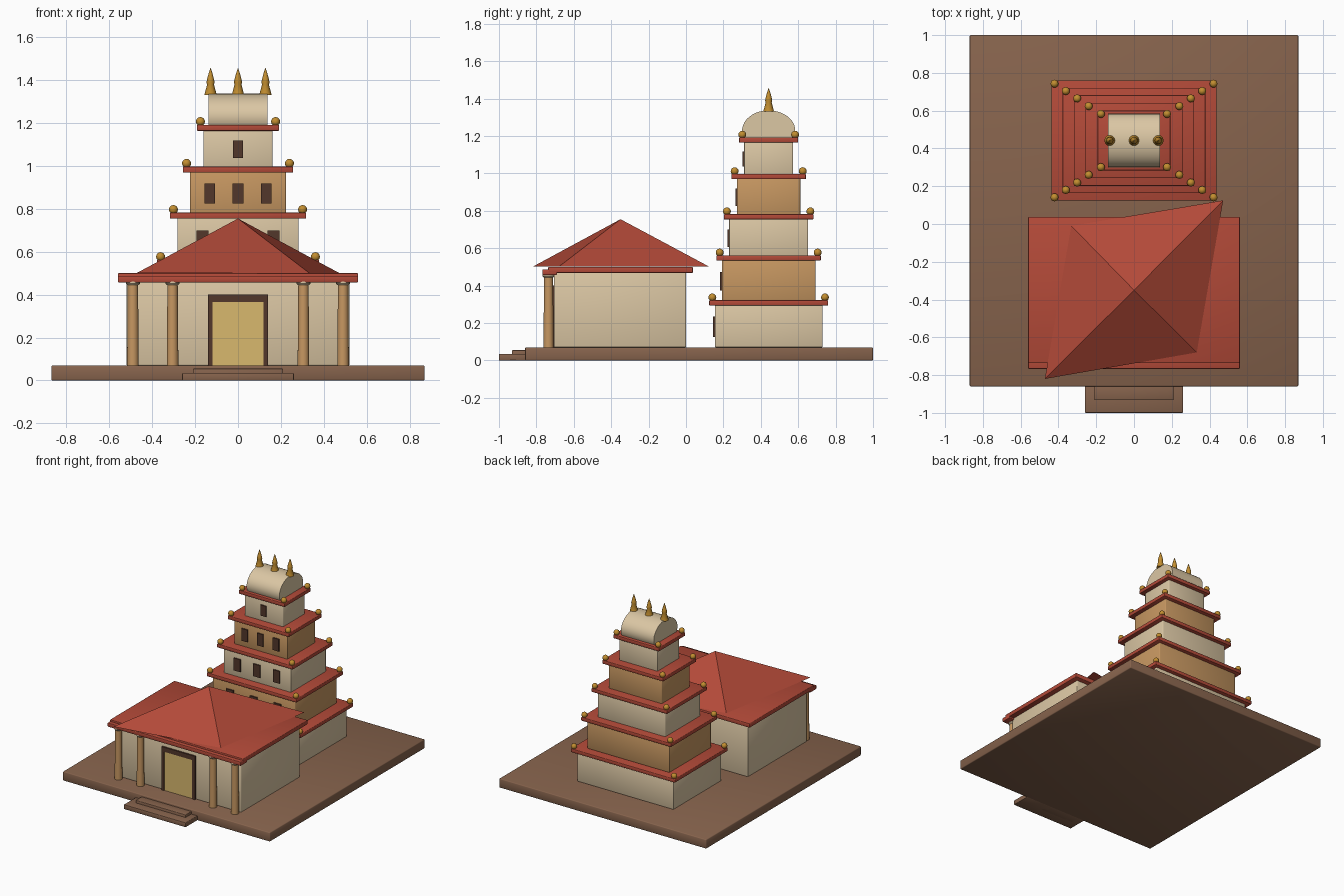
import bpy, bmesh, math

if "Cube" in bpy.data.objects:
    bpy.data.objects.remove(bpy.data.objects["Cube"])


def material(name, rgb):
    m = bpy.data.materials.new(name)
    m.diffuse_color = (*rgb, 1)
    m.use_nodes = True
    m.node_tree.nodes["Principled BSDF"].inputs["Base Color"].default_value = m.diffuse_color
    return m


CREAM = material("cream plaster", (0.71, 0.57, 0.37))
TAN = material("tan sandstone", (0.57, 0.31, 0.12))
RED = material("red tile", (0.45, 0.068, 0.04))
BROWN = material("brown stone", (0.24, 0.125, 0.073))
DARK = material("dark wood", (0.085, 0.038, 0.024))
DOOR = material("pale gold door", (0.69, 0.48, 0.155))
GOLD = material("gold ornament", (0.54, 0.27, 0.03))


def finish(bm, name, mat, smooth=False):
    bmesh.ops.recalc_face_normals(bm, faces=bm.faces)
    for f in bm.faces:
        f.smooth = smooth
    me = bpy.data.meshes.new(name)
    bm.to_mesh(me)
    bm.free()
    me.materials.append(mat)
    ob = bpy.data.objects.new(name, me)
    bpy.context.collection.objects.link(ob)
    return ob


def box(name, mat, x, y, z, bevel=0.0):
    """Box from (min, max) ranges; soft bevelled edges when bevel > 0."""
    bm = bmesh.new()
    bmesh.ops.create_cube(bm, size=1)
    for v in bm.verts:
        v.co = [r[0] if c < 0 else r[1] for r, c in zip((x, y, z), v.co)]
    if bevel:
        bmesh.ops.bevel(bm, geom=bm.edges[:], offset=bevel, segments=2,
                        profile=0.5, affect='EDGES')
    return finish(bm, name, mat, bevel > 0)


def lathe(name, mat, profile, loc, sides=16):
    """Turned part from (radius, height) points."""
    bm = bmesh.new()
    rings = []
    for r, z in profile:
        rings.append([bm.verts.new((loc[0] + r * math.cos(a), loc[1] + r * math.sin(a), loc[2] + z))
                      for a in (2 * math.pi * i / sides for i in range(sides))])
    for lo, hi in zip(rings, rings[1:]):
        for i in range(sides):
            j = (i + 1) % sides
            bm.faces.new((lo[i], lo[j], hi[j], hi[i]))
    bm.faces.new(rings[0])
    bm.faces.new(rings[-1])
    ob = finish(bm, name, mat)
    bpy.context.view_layer.objects.active = ob
    ob.select_set(True)
    bpy.ops.object.shade_smooth_by_angle(angle=math.radians(40))
    ob.select_set(False)
    return ob


# Platform and entry steps
box("platform", BROWN, (-0.87, 0.87), (-0.86, 1.0), (0, 0.07), 0.006)
box("lower_step", BROWN, (-0.26, 0.26), (-1.0, -0.85), (0, 0.035), 0.004)
box("upper_step", BROWN, (-0.21, 0.21), (-0.93, -0.85), (0, 0.055), 0.004)

# Hall walls and eaves
box("hall_walls", CREAM, (-0.52, 0.52), (-0.706, 0.0), (0.07, 0.475), 0.005)
box("hall_eaves", RED, (-0.56, 0.56), (-0.737, 0.037), (0.468, 0.50), 0.004)
box("porch_beam", RED, (-0.56, 0.56), (-0.767, -0.69), (0.457, 0.487), 0.004)

# Skewed four-sided hall roof
bm = bmesh.new()
corners = [(0.472, 0.125), (-0.332, -0.01), (-0.472, -0.82), (0.332, -0.68)]
base = [bm.verts.new((x, y, 0.501)) for x, y in corners]
apex = bm.verts.new((0, -0.35, 0.755))
bm.faces.new(base)
for i in range(4):
    bm.faces.new((base[i], base[(i + 1) % 4], apex))
finish(bm, "hall_roof", RED)

# Door with frame
box("door_panel", DOOR, (-0.118, 0.118), (-0.712, -0.70), (0.07, 0.366))
for s in (-1, 1):
    box("door_jamb", DARK, sorted((s * 0.118, s * 0.14)), (-0.718, -0.70), (0.07, 0.40))
box("door_lintel", DARK, (-0.118, 0.118), (-0.718, -0.70), (0.366, 0.40))

# Porch columns with capitals
for x in (-0.49, -0.305, 0.305, 0.49):
    lathe("column", TAN, [(0.027, 0), (0.024, 0.385)], (x, -0.735, 0.07))
    lathe("capital", CREAM, [(0.026, 0), (0.033, 0.008), (0.033, 0.018)], (x, -0.735, 0.444))

# Tower tiers: wall half x, half y, z bottom, z top, ledge half x, half y, window half width
CY = 0.442
tiers = [
    (0.405, 0.288, 0.07, 0.30, 0.438, 0.318, 0.033, 0.24),
    (0.345, 0.250, 0.32, 0.54, 0.378, 0.279, 0.030, 0.20),
    (0.283, 0.211, 0.55, 0.76, 0.318, 0.240, 0.028, 0.165),
    (0.224, 0.169, 0.77, 0.975, 0.257, 0.199, 0.025, 0.132),
    (0.161, 0.131, 0.98, 1.17, 0.192, 0.158, 0.023, 0),
]
window_z = [(0.125, 0.235), (0.375, 0.472), (0.606, 0.70), (0.825, 0.918), (1.037, 1.118)]
for i, (hx, hy, z0, z1, lx, ly, ww, gap) in enumerate(tiers):
    box("tower_tier", TAN if i % 2 else CREAM, (-hx, hx), (CY - hy, CY + hy), (z0, z1), 0.005)
    top = z1 + 0.022
    box("tower_ledge", RED, (-lx, lx), (CY - ly, CY + ly), (z1 - 0.006, top), 0.004)
    # Front windows
    for x in sorted({-gap, 0, gap}):
        box("window", DARK, (x - ww, x + ww),
            (CY - hy - 0.009, CY - hy + 0.003), window_z[i])
    # Ball ornaments at the ledge corners
    for sx in (-1, 1):
        for sy in (-1, 1):
            bm = bmesh.new()
            bmesh.ops.create_uvsphere(bm, u_segments=12, v_segments=8, radius=0.021)
            bmesh.ops.translate(bm, verts=bm.verts,
                                vec=(sx * (lx - 0.017), CY + sy * (ly - 0.017), top + 0.015))
            finish(bm, "corner_ball", GOLD, True)

# Barrel vault on top of the tower
bm = bmesh.new()
ends = []
for x in (-0.138, 0.138):
    ring = []
    for k in range(25):
        a = math.radians(-22 + 224 * k / 24)
        ring.append(bm.verts.new((x, CY + 0.142 * math.cos(a), 1.229 + 0.108 * math.sin(a))))
    bm.faces.new(ring)
    ends.append(ring)
for k in range(25):
    j = (k + 1) % 25
    bm.faces.new((ends[0][k], ends[0][j], ends[1][j], ends[1][k]))
vault = finish(bm, "barrel_vault", CREAM)
bpy.context.view_layer.objects.active = vault
vault.select_set(True)
bpy.ops.object.shade_smooth_by_angle(angle=math.radians(35))
vault.select_set(False)

# Gold finials along the ridge
for x in (-0.128, 0, 0.128):
    lathe("finial", GOLD, [(0.029, 0), (0.027, 0.008), (0.016, 0.05), (0.019, 0.06),
                           (0.016, 0.075), (0.008, 0.105), (0.001, 0.126)], (x, CY, 1.33), 12)
